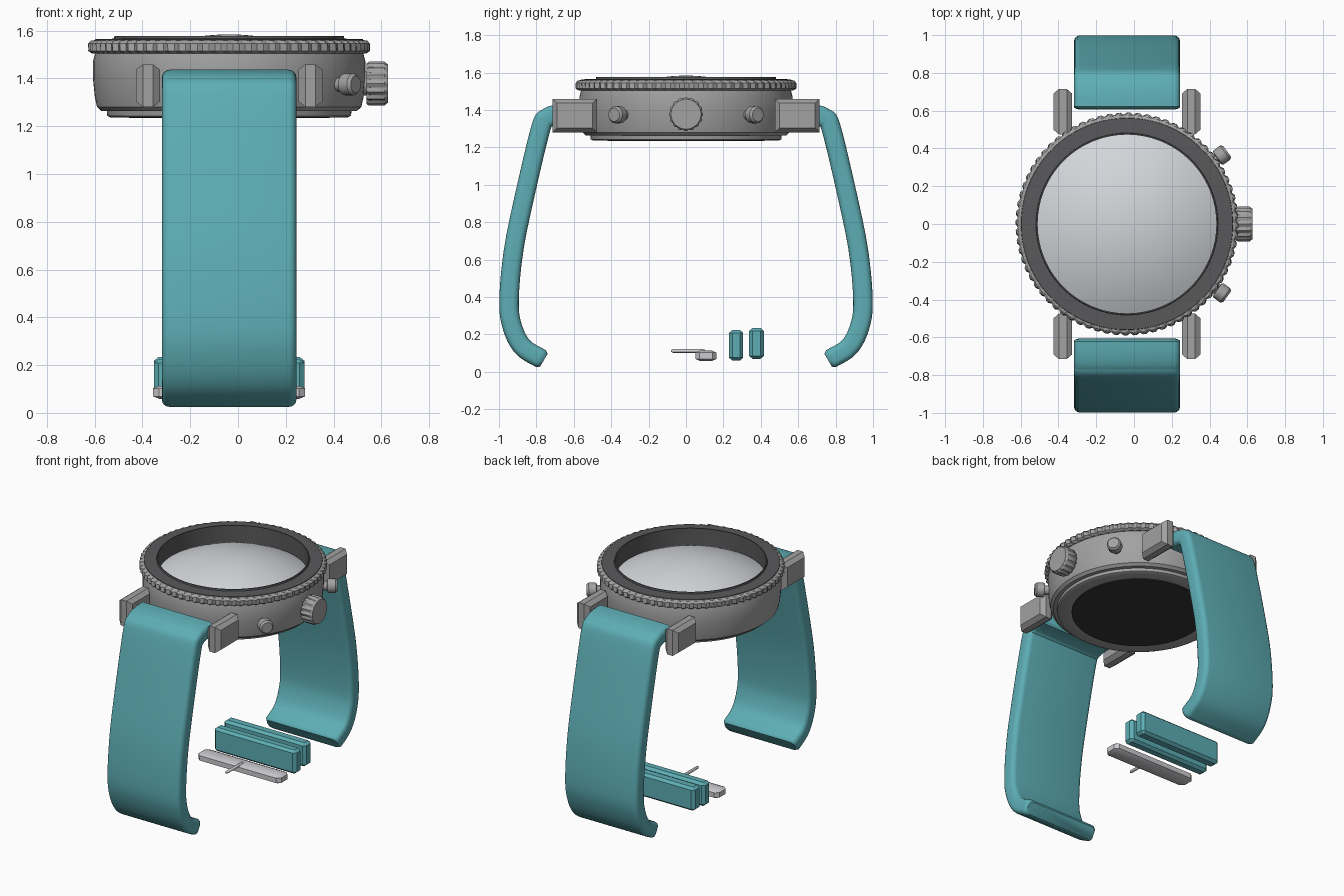
import bpy, bmesh, math
from mathutils import Vector, Matrix
from itertools import product

cube = bpy.data.objects.get("Cube")
if cube:
    bpy.data.objects.remove(cube)

CX = -0.037  # watch axis
TAU = 2 * math.pi


def material(name, rgb, rough=0.5):
    m = bpy.data.materials.new(name)
    m.use_nodes = True
    m.diffuse_color = (*rgb, 1)
    node = m.node_tree.nodes["Principled BSDF"]
    node.inputs["Base Color"].default_value = (*rgb, 1)
    node.inputs["Roughness"].default_value = rough
    return m


STEEL = material("steel_grey", (0.36, 0.36, 0.36))
SILVER = material("pale_silver", (0.60, 0.59, 0.62))
GLASS = material("pale_glass", (0.65, 0.67, 0.70))
DARK = material("dark_grey", (0.10, 0.10, 0.105))
BLACK = material("back_black", (0.035, 0.035, 0.035))
TEAL = material("teal_rubber", (0.11, 0.42, 0.46))


def finish(name, bm, mat, angle=30):
    bmesh.ops.recalc_face_normals(bm, faces=bm.faces)
    mesh = bpy.data.meshes.new(name)
    bm.to_mesh(mesh)
    bm.free()
    mesh.materials.append(mat)
    ob = bpy.data.objects.new(name, mesh)
    bpy.context.collection.objects.link(ob)
    bpy.ops.object.select_all(action="DESELECT")
    ob.select_set(True)
    bpy.context.view_layer.objects.active = ob
    bpy.ops.object.shade_smooth_by_angle(angle=math.radians(angle))
    return ob


def loft(bm, rings, closed=False, caps=True):
    """Skin a list of point rings with quads."""
    vs = [[bm.verts.new(p) for p in r] for r in rings]
    n = len(vs[0])
    pairs = list(zip(vs, vs[1:])) + ([(vs[-1], vs[0])] if closed else [])
    for a, b in pairs:
        for i in range(n):
            bm.faces.new((a[i], a[(i + 1) % n], b[(i + 1) % n], b[i]))
    if caps and not closed:
        bm.faces.new(vs[0])
        bm.faces.new(vs[-1])


def lathe(name, profile, mat, seg=96, closed=False, caps=True, bumps=0, depth=0.0,
          matrix=Matrix.Translation((CX, 0, 0)), angle=30):
    """Spin (radius, height) points; bumps scallop the points flagged with a third value."""
    rings = []
    for r, z, *flag in profile:
        ring = []
        for i in range(seg):
            a = TAU * i / seg
            rr = r - (depth * (0.5 - 0.5 * math.cos(bumps * a + flag[0])) if flag else 0)
            ring.append(matrix @ Vector((rr * math.cos(a), rr * math.sin(a), z)))
        rings.append(ring)
    bm = bmesh.new()
    loft(bm, rings, closed, caps)
    return finish(name, bm, mat, angle)


def faceted(name, centre, halves, mat):
    """Chamfered block: the hull of boxes given by their half sizes."""
    bm = bmesh.new()
    for h in halves:
        for s in product((-1, 1), repeat=3):
            bm.verts.new([c + k * e for c, k, e in zip(centre, s, h)])
    hull = bmesh.ops.convex_hull(bm, input=bm.verts)
    loose = [v for v in bm.verts if not v.link_faces]
    bmesh.ops.delete(bm, geom=loose, context="VERTS")
    bmesh.ops.dissolve_limit(bm, angle_limit=0.01, verts=bm.verts, edges=bm.edges)
    return finish(name, bm, mat)


def chamfer_block(name, centre, half, cut, mat):
    boxes = [[h if i == axis else h - c for i, (h, c) in enumerate(zip(half, cut))]
             for axis in range(3)]
    return faceted(name, centre, boxes, mat)


# Case and back cover
lathe("case", [(0.50, 1.262), (0.535, 1.264), (0.553, 1.28), (0.562, 1.32),
               (0.57, 1.40), (0.57, 1.47), (0.56, 1.51)], STEEL, caps=False)
lathe("back_cover", [(0.42, 1.24), (0.495, 1.236), (0.51, 1.243), (0.512, 1.264),
                     (0.50, 1.275)], STEEL)
lathe("back_window", [(0.42, 1.234), (0.42, 1.242)], BLACK)

# Scalloped bezel, dial ring and recessed domed glass
lathe("bezel", [(0.50, 1.505), (0.575, 1.505, 0), (0.591, 1.515, 0.4), (0.591, 1.545, 1.6),
                (0.578, 1.558, 2.0), (0.562, 1.56), (0.50, 1.56)], STEEL,
      seg=432, closed=True, bumps=72, depth=0.014)
lathe("dial_ring", [(0.563, 1.555), (0.56, 1.564), (0.482, 1.566), (0.48, 1.577),
                    (0.473, 1.577), (0.473, 1.45), (0.50, 1.45)], DARK, closed=True)
RIM, CREST, DROP = 0.473, 1.584, 0.125
lathe("domed_glass", [(RIM * t / 16 + 0.0005, CREST - DROP * (t / 16) ** 2)
                      for t in range(17)], GLASS)

# Crown and two push buttons, pointing out from the axis
def outward(degrees, z=1.378):
    return (Matrix.Translation((CX, 0, z)) @ Matrix.Rotation(math.radians(degrees), 4, "Z")
            @ Matrix.Rotation(math.pi / 2, 4, "Y"))


lathe("crown", [(0.05, 0.54), (0.05, 0.575), (0.085, 0.575, 0), (0.092, 0.585, 0),
                (0.092, 0.65, 0), (0.08, 0.664)], STEEL, seg=96, bumps=16, depth=0.008,
      matrix=outward(0))
for side, deg in (("front", -36), ("back", 36)):
    lathe(side + "_push_button", [(0.03, 0.54), (0.03, 0.59), (0.041, 0.592), (0.046, 0.60),
                                  (0.046, 0.642), (0.036, 0.655)], STEEL, seg=24,
          matrix=outward(deg, 1.375))

# Strap lugs
for (sx, xn), (sy, yn) in product(((-1, "right"), (1, "left")), ((-1, "front"), (1, "back"))):
    faceted(f"{yn}_{xn}_lug", (CX + sx * 0.34, sy * 0.595, 1.37),
            [(0.05, 0.095, 0.067), (0.021, 0.12, 0.089)], STEEL)


# Strap halves: a rounded slab swept along a smooth path
def spline(pts, steps=8):
    p = [Vector(q) for q in pts]
    p = [2 * p[0] - p[1]] + p + [2 * p[-1] - p[-2]]
    out = []
    for a, b, c, d in zip(p, p[1:], p[2:], p[3:]):
        for k in range(steps):
            t = k / steps
            out.append(0.5 * (2 * b + (c - a) * t + (2 * a - 5 * b + 4 * c - d) * t * t
                              + (3 * b - a - 3 * c + d) * t ** 3))
    return out + [p[-2]]


def rounded_rect(w, h, r, n=4):
    pts = []
    for q, (sx, sy) in enumerate(((1, 1), (-1, 1), (-1, -1), (1, -1))):
        for k in range(n + 1):
            a = (q + k / n) * math.pi / 2
            pts.append((sx * (w - r) + r * math.cos(a), sy * (h - r) + r * math.sin(a)))
    return pts


PATH = spline([(0.61, 1.385), (0.685, 1.378), (0.742, 1.357), (0.777, 1.30), (0.863, 0.94),
               (0.922, 0.647), (0.946, 0.385), (0.93, 0.246), (0.872, 0.132), (0.76, 0.062)])


def strap(name, sy):
    rings = []
    last = len(PATH) - 1
    for i, p in enumerate(PATH):
        t = (PATH[min(i + 1, last)] - PATH[max(i - 1, 0)]).normalized()
        inset = 0.012 if i in (0, last) else 0
        rings.append([(CX + x, sy * (p.x - t.y * n), p.y + t.x * n)
                      for x, n in rounded_rect(0.281 - inset, 0.052 - inset, 0.032)])
    bm = bmesh.new()
    loft(bm, rings)
    return finish(name, bm, TEAL, 45)


strap("front_strap", -1)
strap("back_strap", 1)

# Strap keepers
chamfer_block("front_keeper", (CX, 0.268, 0.142), (0.315, 0.038, 0.082), (0.02, 0.018, 0.016), TEAL)
chamfer_block("back_keeper", (CX, 0.377, 0.152), (0.315, 0.04, 0.082), (0.02, 0.018, 0.016), TEAL)

# Buckle bar and tongue
chamfer_block("buckle_bar", (CX, 0.107, 0.086), (0.318, 0.056, 0.027), (0.025, 0.022, 0.01), SILVER)
lathe("buckle_tongue", [(0.005, -0.08), (0.01, -0.07), (0.01, 0.10)], SILVER, seg=12,
      matrix=Matrix.Translation((CX, 0, 0.112)) @ Matrix.Rotation(-math.pi / 2, 4, "X"))
